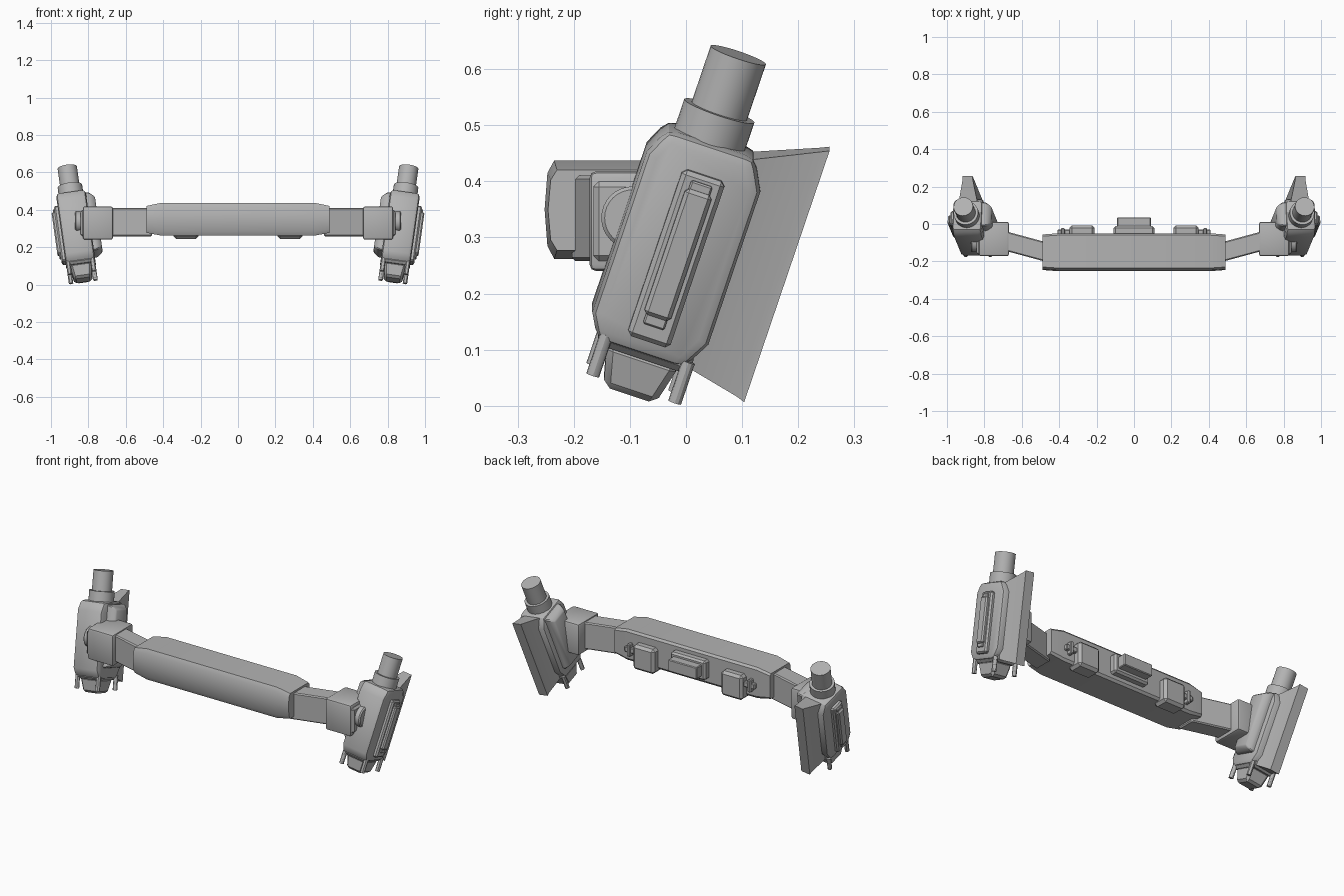
import bpy, bmesh
from math import radians, sin, cos, tau
from mathutils import Matrix, Vector

cube = bpy.data.objects.get("Cube")
if cube:
    bpy.data.objects.remove(cube, do_unlink=True)

grey = bpy.data.materials.new("mid grey")
grey.use_nodes = True
GREY = (0.45, 0.45, 0.45, 1)
grey.diffuse_color = GREY
grey.node_tree.nodes["Principled BSDF"].inputs["Base Color"].default_value = GREY

# Local frame of a side pod: x outward, y back, z along its leaning axis
POD = (Matrix.Translation((0.825, 0, 0)) @ Matrix.Rotation(radians(8), 4, 'Y')
       @ Matrix.Rotation(radians(-18.6), 4, 'X'))
WORLD = Matrix.Identity(4)


def loft(name, rings, frame=WORLD, bevel=0, segments=1, mirror=True):
    """Skin a list of matching point rings, cap the ends and mirror across x."""
    bm = bmesh.new()
    loops = [[bm.verts.new(p) for p in ring] for ring in rings]
    n = len(loops[0])
    for a, b in zip(loops, loops[1:]):
        for i in range(n):
            j = (i + 1) % n
            bm.faces.new((a[i], a[j], b[j], b[i]))
    bm.faces.new(loops[0][::-1])
    bm.faces.new(loops[-1])
    bmesh.ops.recalc_face_normals(bm, faces=bm.faces[:])
    if bevel:
        edges = [e for e in bm.edges if e.calc_face_angle(0) > radians(30)]
        bmesh.ops.bevel(bm, geom=edges, offset=bevel, segments=segments,
                        profile=0.5, affect='EDGES', clamp_overlap=True)
    bm.transform(frame)
    mesh = bpy.data.meshes.new(name)
    bm.to_mesh(mesh)
    bm.free()
    mesh.materials.append(grey)
    mesh.polygons.foreach_set("use_smooth", [True] * len(mesh.polygons))
    mesh.set_sharp_from_angle(angle=radians(30))
    obj = bpy.data.objects.new(name, mesh)
    bpy.context.collection.objects.link(obj)
    if mirror:
        obj.modifiers.new("Mirror", 'MIRROR').use_axis[0] = True
    return obj


def rect(x, y, z):
    """Rectangle at one height z, from x and y ranges."""
    return [(x[0], y[0], z), (x[1], y[0], z), (x[1], y[1], z), (x[0], y[1], z)]


def box(name, x, y, z, frame=WORLD, bevel=0, segments=1, mirror=True):
    return loft(name, [rect(x, y, z[0]), rect(x, y, z[1])], frame, bevel, segments, mirror)


def tube(name, cx, cy, r, z, frame=POD, sides=32, bevel=0):
    rings = [[(cx + r * cos(tau * i / sides), cy + r * sin(tau * i / sides), h)
              for i in range(sides)] for h in z]
    return loft(name, rings, frame, bevel)


# Front bar with rounded front and tapered ends
profile = [(-0.06, 0.437), (-0.235, 0.437), (-0.247, 0.415), (-0.252, 0.35),
           (-0.247, 0.285), (-0.235, 0.262), (-0.06, 0.262), (-0.05, 0.275), (-0.05, 0.425)]


def bar_ring(x, sy, sz):
    return [(x, -0.15 + (y + 0.15) * sy, 0.345 + (z - 0.345) * sz) for y, z in profile]


loft("front_bar", [bar_ring(-0.49, 0.94, 0.82), bar_ring(-0.41, 1, 1),
                   bar_ring(0.41, 1, 1), bar_ring(0.49, 0.94, 0.82)], mirror=False)

# Rear modules on the bar
box("center_module_base", (-0.11, 0.11), (-0.07, -0.012), (0.295, 0.405), bevel=0.01, mirror=False)
box("center_module_cover", (-0.09, 0.09), (-0.03, 0.035), (0.318, 0.385), bevel=0.004, mirror=False)
box("rear_module", (0.21, 0.345), (-0.1, -0.007), (0.245, 0.385), bevel=0.014)
box("module_clip", (0.34, 0.41), (-0.06, -0.03), (0.32, 0.35), bevel=0.004)
box("module_clip_tab", (0.37, 0.39), (-0.06, -0.022), (0.3, 0.37), bevel=0.004)

# Slanted arms and joint blocks
arm = [[(x, y + dy, z) for y, z in ((-0.2, 0.258), (-0.095, 0.258), (-0.095, 0.41), (-0.2, 0.41))]
       for x, dy in ((0.46, -0.005), (0.7, 0.06))]
loft("arm", arm, bevel=0.006)
box("joint_block", (0.668, 0.83), (-0.172, 0.012), (0.24, 0.418), bevel=0.012, segments=2)
box("joint_plate", (0.82, 0.842), (-0.165, -0.02), (0.258, 0.4), bevel=0.01)
sideways = Matrix.Translation((0, -0.095, 0.335)) @ Matrix.Rotation(radians(90), 4, 'Y')
tube("joint_disc", 0, 0, 0.056, (0.83, 0.872), frame=sideways, bevel=0.006)

# Pod body: octagonal outline extruded sideways
outline = [(-0.19, 0.07), (-0.03, 0.07), (0, 0.125), (0, 0.415), (-0.028, 0.47),
           (-0.192, 0.47), (-0.215, 0.42), (-0.215, 0.115)]
loft("pod_body", [[(w, u, v) for u, v in outline] for w in (-0.08, 0.08)],
     POD, bevel=0.02, segments=2)

# Upper collar and tube
tube("pod_collar", 0, -0.113, 0.066, (0.44, 0.522))
tube("pod_tube", 0, -0.113, 0.052, (0.5, 0.628))

# Lower cap, foot and pins
box("pod_cap", (-0.07, 0.07), (-0.19, -0.016), (0.062, 0.102), POD, bevel=0.012)
loft("pod_foot", [rect((-0.048, 0.048), (-0.152, -0.055), -0.009),
                  rect((-0.06, 0.06), (-0.172, -0.036), 0.07)], POD, bevel=0.012)
for side, x in (("inner", -0.066), ("outer", 0.066)):
    for end, y in (("front", -0.178), ("back", -0.024)):
        tube(f"{side}_{end}_pin", x, y, 0.012, (0.008, 0.085), sides=12)

# Outer panel: frame, raised cover and end tabs
box("outer_panel", (0.06, 0.1), (-0.145, -0.065), (0.1, 0.415), POD, bevel=0.008)
box("outer_panel_cover", (0.09, 0.117), (-0.13, -0.08), (0.148, 0.387), POD, bevel=0.007)
for end, v in (("lower", 0.13), ("upper", 0.38)):
    box(f"outer_panel_{end}_tab", (0.09, 0.108), (-0.125, -0.085), (v, v + 0.022), POD, bevel=0.003)

# Inner plate, narrowing away from the body
loft("inner_plate", [[(w, u, v) for u, v in ((a, c), (b, c), (b, d), (a, d))]
                     for w, a, b, c, d in ((-0.125, -0.145, -0.05, 0.15, 0.435),
                                           (-0.095, -0.165, -0.03, 0.13, 0.458),
                                           (-0.06, -0.165, -0.03, 0.13, 0.458))],
     POD, bevel=0.005)

# Flared rear fin
loft("rear_fin", [[(w, u, v) for w, v in ((-h, lo), (h, lo), (h, hi), (-h, hi))]
                  for u, h, lo, hi in ((-0.03, 0.05, 0.075, 0.465), (0.08, 0.027, 0.048, 0.513),
                                       (0.095, 0.027, 0.043, 0.52))], POD)
